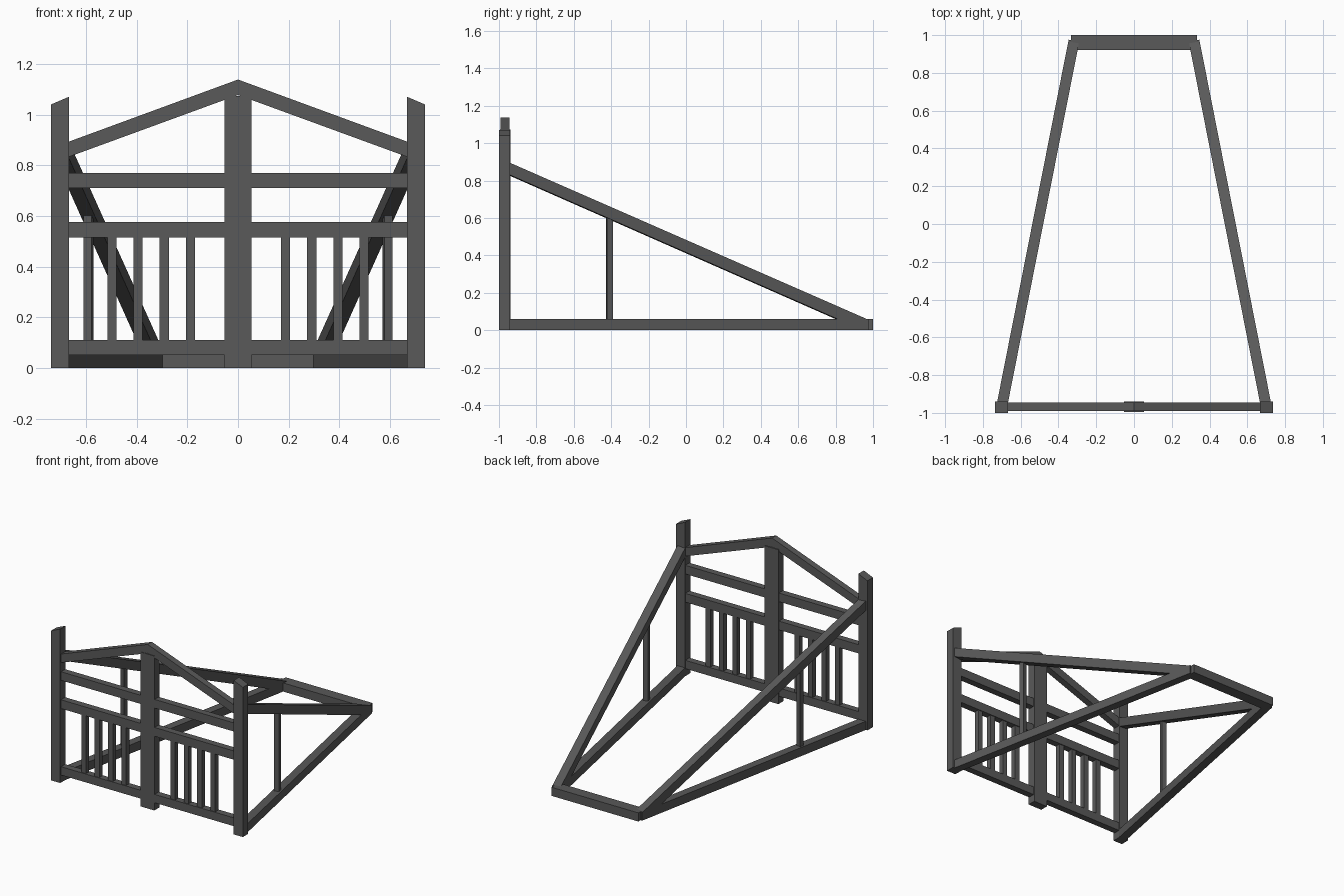
import bpy, bmesh
from mathutils import Vector

if "Cube" in bpy.data.objects:
    bpy.data.objects.remove(bpy.data.objects["Cube"])

mat = bpy.data.materials.new("dark_grey_timber")
mat.diffuse_color = (0.1, 0.1, 0.1, 1)
mat.use_nodes = True
mat.node_tree.nodes["Principled BSDF"].inputs["Base Color"].default_value = mat.diffuse_color


def prism(name, profile, origin, u, v, w, thick):
    """Extrude a 2D profile (in axes u, v) by thick, centred along w."""
    origin, u, v, w = map(Vector, (origin, u, v, w))
    bm = bmesh.new()
    rings = [[bm.verts.new(origin + u * a + v * b + w * (thick * s)) for a, b in profile]
             for s in (-0.5, 0.5)]
    n = len(profile)
    bm.faces.new(rings[0])
    bm.faces.new(rings[1])
    for i in range(n):
        j = (i + 1) % n
        bm.faces.new((rings[0][i], rings[0][j], rings[1][j], rings[1][i]))
    bmesh.ops.recalc_face_normals(bm, faces=bm.faces[:])
    me = bpy.data.meshes.new(name)
    bm.to_mesh(me)
    bm.free()
    me.materials.append(mat)
    ob = bpy.data.objects.new(name, me)
    bpy.context.collection.objects.link(ob)
    return ob


def front(name, profile, y, thick):
    return prism(name, profile, (0, y, 0), (1, 0, 0), (0, 0, 1), (0, 1, 0), thick)


def rect(a0, a1, b0, b1):
    return [(a0, b0), (a1, b0), (a1, b1), (a0, b1)]


YF = -0.968  # centre plane of the front frame

# Centre post and back sill
front("centre_post", rect(-0.053, 0.053, 0, 1.073), YF + 0.001, 0.056)
front("back_sill", rect(-0.334, 0.334, 0, 0.06), 0.961, 0.078)

for s, side in ((-1, "left"), (1, "right")):
    # Corner post with slanted top
    front("corner_post_" + side,
          [(s * 0.667, 0), (s * 0.737, 0), (s * 0.737, 1.04), (s * 0.667, 1.07)], -0.97, 0.06)
    # Horizontal rails
    for label, z0, z1 in (("bottom", 0.052, 0.11), ("middle", 0.514, 0.575), ("upper", 0.71, 0.77)):
        front(label + "_rail_" + side, rect(s * 0.05, s * 0.67, z0, z1), YF, 0.046)
    # Sloping top rafter
    front("rafter_" + side,
          [(0, 1.077), (0, 1.138), (s * 0.67, 0.892), (s * 0.67, 0.832)], YF, 0.046)
    # Balusters
    for i in range(4):
        x = s * (0.188 + 0.103 * i)
        front("baluster_%s_%d" % (side, i + 1), rect(x - 0.018, x + 0.018, 0.105, 0.52), YF, 0.035)

    # Splayed side frame: runs back and inward from the corner post
    d = Vector((-0.377 * s, 1.91, 0)).normalized()
    n = Vector((d.y, -d.x, 0))
    o = (s * 0.695, -0.94, 0)
    up = (0, 0, 1)
    prism("side_sill_" + side, rect(-0.012, 1.947, 0, 0.06), o, d, up, n, 0.057)
    prism("side_brace_" + side,
          [(-0.006, 0.895), (1.938, 0.06), (1.79, 0.055), (-0.006, 0.83)], o, d, up, n, 0.057)
    prism("side_strut_" + side, rect(0.525, 0.556, 0.055, 0.62), o, d, up, n, 0.033)
